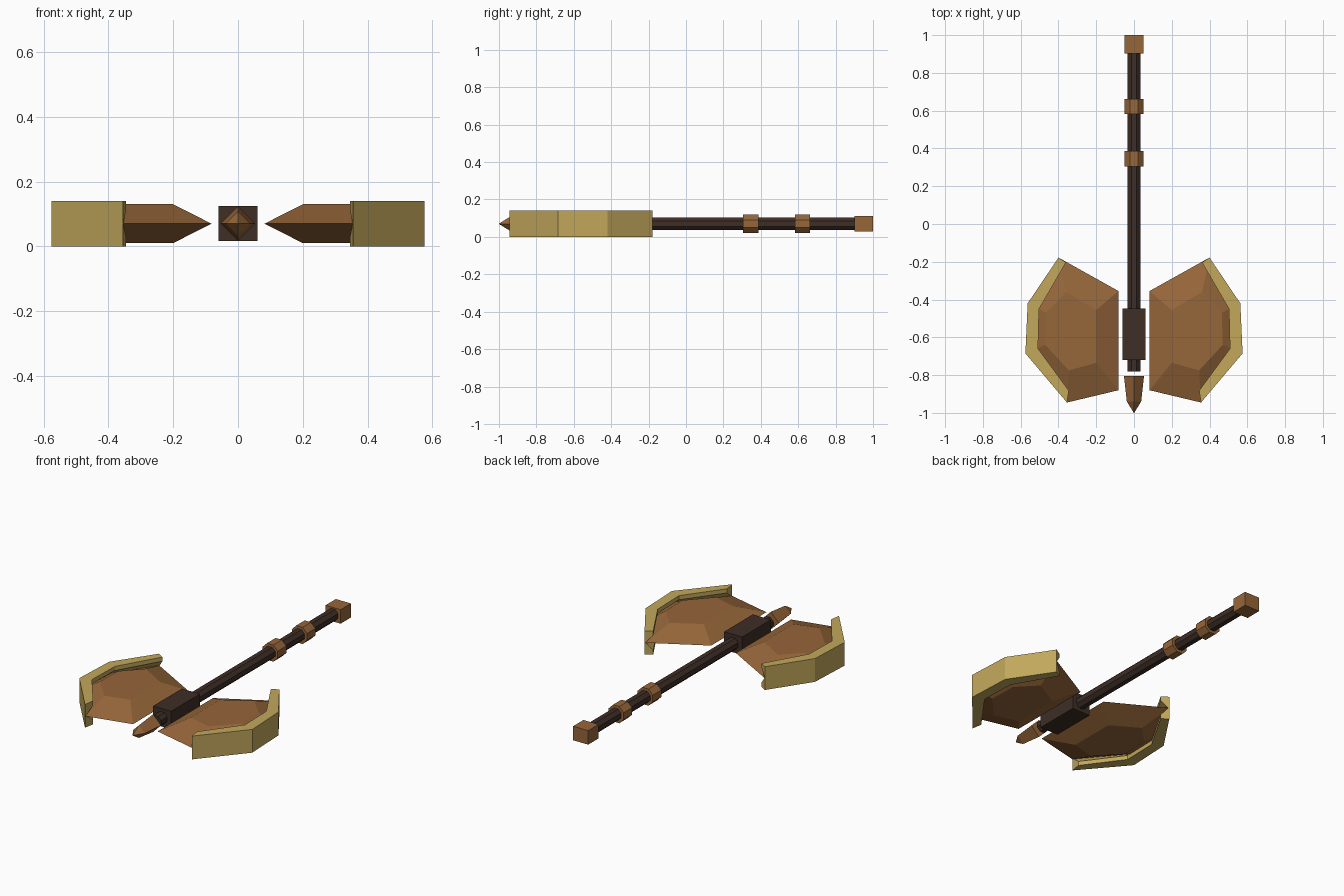
import bpy, bmesh, math
from mathutils import Matrix, Vector

if "Cube" in bpy.data.objects:
    bpy.data.objects.remove(bpy.data.objects["Cube"])

MID = 0.07  # height of the symmetry plane


def material(name, rgb):
    m = bpy.data.materials.new(name)
    lin = [((c / 255 + 0.055) / 1.055) ** 2.4 for c in rgb]
    m.diffuse_color = (*lin, 1)
    m.use_nodes = True
    m.node_tree.nodes["Principled BSDF"].inputs["Base Color"].default_value = m.diffuse_color
    return m


GOLD = material("edge gold", (194, 168, 92))
BROWN = material("bronze brown", (150, 102, 58))
DARK = material("dark wood", (62, 46, 38))


def finish(name, bm, mat):
    bmesh.ops.recalc_face_normals(bm, faces=bm.faces)
    me = bpy.data.meshes.new(name)
    bm.to_mesh(me)
    bm.free()
    me.materials.append(mat)
    ob = bpy.data.objects.new(name, me)
    bpy.context.collection.objects.link(ob)
    return ob


def loft(name, rings, mat):
    """Skin a list of equal-length closed rings and cap both ends."""
    bm = bmesh.new()
    vs = [[bm.verts.new(p) for p in r] for r in rings]
    n = len(vs[0])
    for a, b in zip(vs, vs[1:]):
        for i in range(n):
            j = (i + 1) % n
            bm.faces.new((a[i], a[j], b[j], b[i]))
    bm.faces.new(vs[0])
    bm.faces.new(vs[-1])
    return finish(name, bm, mat)


def ring(y, r, sides, turn):
    return [(r * math.cos(turn + math.tau * i / sides), y,
             MID + r * math.sin(turn + math.tau * i / sides)) for i in range(sides)]


def octagon_bar(name, y0, y1, half, mat):
    r = half / math.cos(math.pi / 8)
    return loft(name, [ring(y, r, 8, math.pi / 8) for y in (y0, y1)], mat)


def box(name, hx, hz, y0, y1, mat):
    bm = bmesh.new()
    bmesh.ops.create_cube(bm, size=1, matrix=Matrix.Translation((0, (y0 + y1) / 2, MID))
                          @ Matrix.Diagonal((2 * hx, y1 - y0, 2 * hz, 1)))
    return finish(name, bm, mat)


# Handle with its grip rings, pommel and head block
octagon_bar("handle", -0.78, 0.91, 0.034, DARK)
octagon_bar("front_grip_ring", 0.305, 0.387, 0.05, BROWN)
octagon_bar("rear_grip_ring", 0.583, 0.663, 0.05, BROWN)
box("pommel", 0.05, 0.042, 0.902, 1.0, BROWN)
box("head_block", 0.06, 0.054, -0.72, -0.447, DARK)

# Four-sided tip spike
loft("tip_spike", [ring(-0.805, 0.053, 4, 0), ring(-0.94, 0.038, 4, 0),
                   ring(-1.0, 0.001, 4, 0)], BROWN)

# Blade outline on the mid plane, and the raised flat inside it
OUTLINE = [(0.082, -0.355), (0.40, -0.178), (0.563, -0.42),
           (0.575, -0.685), (0.355, -0.945), (0.082, -0.88)]
FLAT = [(0.20, -0.455), (0.36, -0.36), (0.465, -0.47),
        (0.47, -0.64), (0.345, -0.775), (0.20, -0.735)]
# Inner border of the gold cutting edge, matching outline points 1 to 4
RIM_IN = [(0.36, -0.203), (0.503, -0.45), (0.508, -0.66), (0.345, -0.882)]

for side, s in (("right", 1), ("left", -1)):
    def at(pts, z):
        return [Vector((s * x, y, z)) for x, y in pts]

    loft(side + "_blade", [at(FLAT, MID + 0.06), at([(x * 0.998, y) for x, y in OUTLINE], MID),
                           at(FLAT, MID - 0.06)], BROWN)

    # Cutting edge: flat outside, V-shaped groove inside that grips the blade
    sections = []
    for (ox, oy), (ix, iy) in zip(OUTLINE[1:5], RIM_IN):
        gx, gy = ox + (ix - ox) * 0.12, oy + (iy - oy) * 0.12
        sections.append([(s * ox, oy, 0), (s * ox, oy, 0.14), (s * ix, iy, 0.14),
                         (s * ix, iy, 0.115), (s * gx, gy, MID),
                         (s * ix, iy, 0.025), (s * ix, iy, 0)])
    loft(side + "_cutting_edge", sections, GOLD)
